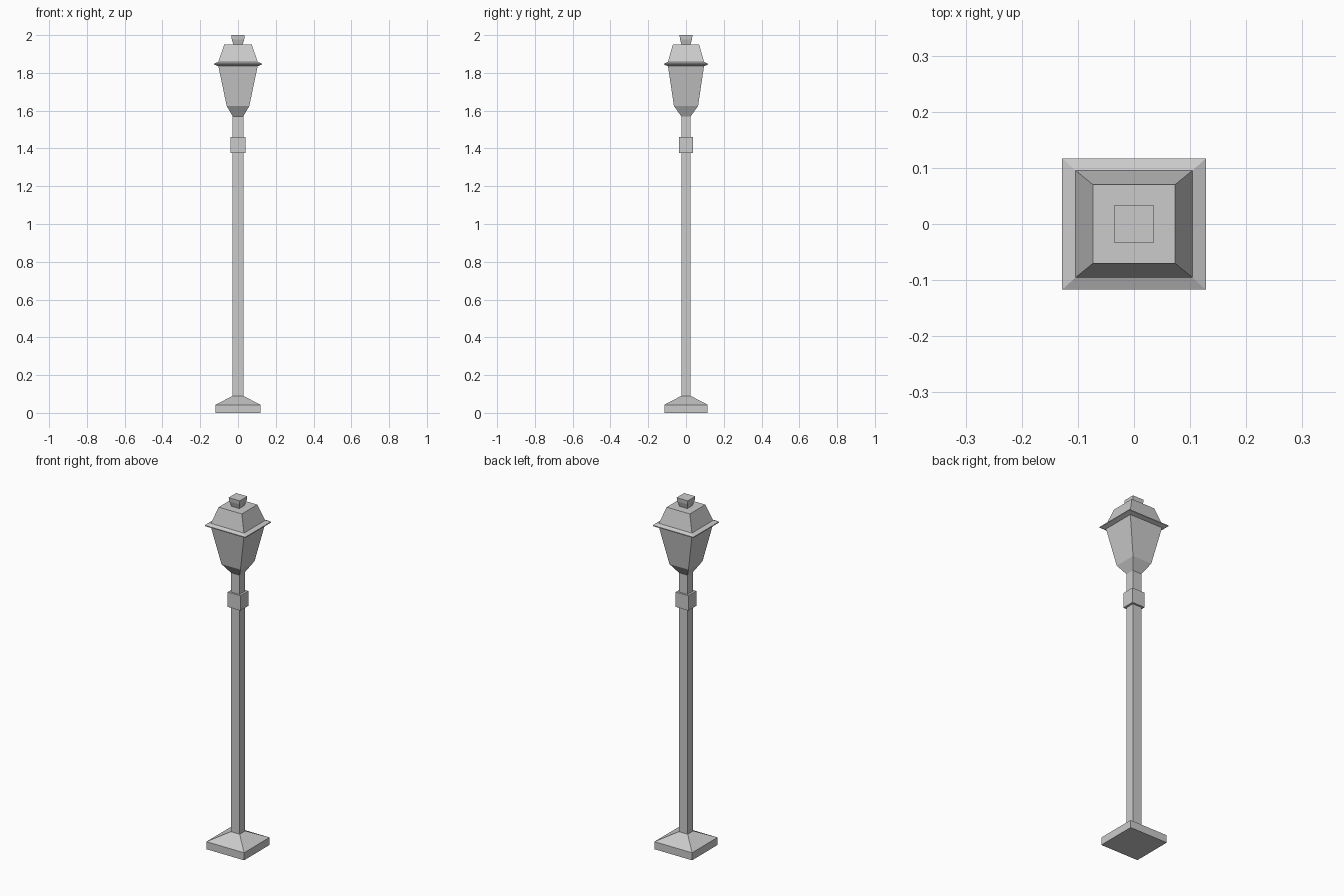
import bpy, bmesh

if "Cube" in bpy.data.objects:
    bpy.data.objects.remove(bpy.data.objects["Cube"])


def loft(name, rings):
    """Stack rectangular cross-sections (half_x, half_y, z) into a closed solid."""
    bm = bmesh.new()
    loops = [[bm.verts.new((sx * hx, sy * hy, z))
              for sx, sy in ((-1, -1), (1, -1), (1, 1), (-1, 1))]
             for hx, hy, z in rings]
    for a, b in zip(loops, loops[1:]):
        for i in range(4):
            j = (i + 1) % 4
            bm.faces.new((a[i], a[j], b[j], b[i]))
    bm.faces.new(loops[0][::-1])
    bm.faces.new(loops[-1])
    mesh = bpy.data.meshes.new(name)
    bm.to_mesh(mesh)
    bm.free()
    obj = bpy.data.objects.new(name, mesh)
    bpy.context.collection.objects.link(obj)
    return obj


PX, PY = 0.028, 0.025  # post half widths

# Foot plate with sloped top
loft("base", [(0.119, 0.115, 0), (0.119, 0.115, 0.043), (PX, PY, 0.09)])

# Square post and its collar
loft("post", [(PX, PY, 0.085), (PX, PY, 1.572)])
loft("collar", [(0.04, 0.036, 1.375), (0.04, 0.036, 1.46)])

# Flared lantern body
loft("lantern", [(PX, PY, 1.57), (0.06, 0.064, 1.625), (0.105, 0.096, 1.84)])

# Thin overhanging eave
loft("eave", [(0.105, 0.096, 1.836), (0.128, 0.117, 1.844),
              (0.128, 0.117, 1.849), (0.105, 0.096, 1.858)])

# Truncated roof and finial
loft("roof", [(0.105, 0.096, 1.857), (0.073, 0.070, 1.949)])
loft("finial", [(0.024, 0.023, 1.948), (0.033, 0.032, 1.978), (0.035, 0.034, 2.0)])
